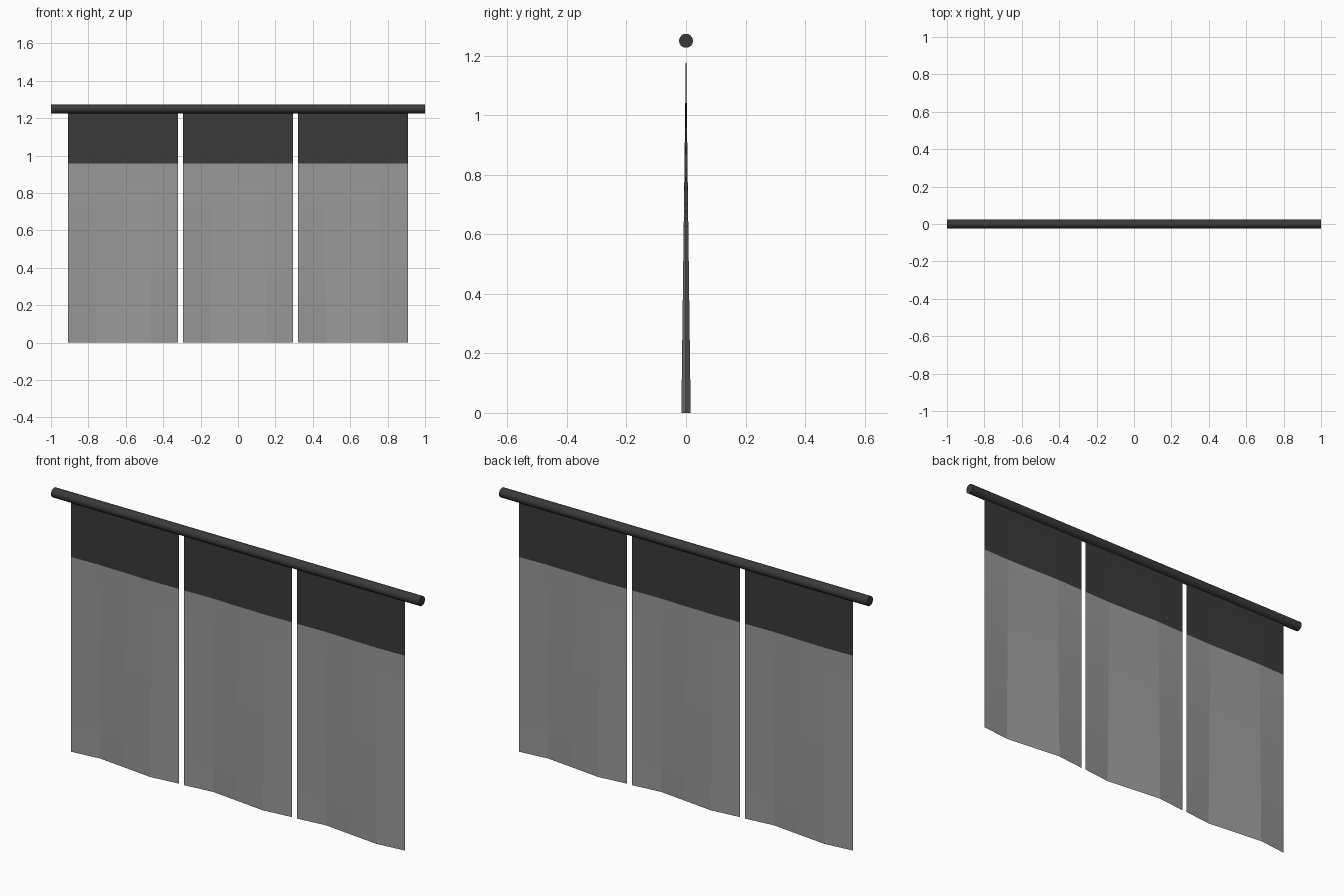
import bpy, bmesh, math

if "Cube" in bpy.data.objects:
    bpy.data.objects.remove(bpy.data.objects["Cube"])

ROD_Z, ROD_R = 1.25, 0.0235
PANEL_W, BAND_Z, WAVE = 0.588, 0.957, 0.0157


def material(name, rgb):
    m = bpy.data.materials.new(name)
    m.diffuse_color = (*rgb, 1.0)
    m.use_nodes = True
    m.node_tree.nodes["Principled BSDF"].inputs["Base Color"].default_value = m.diffuse_color
    return m


grey = material("light grey fabric", (0.32, 0.32, 0.32))
dark = material("charcoal", (0.042, 0.042, 0.042))

# Horizontal hanging rod
bpy.ops.mesh.primitive_cylinder_add(vertices=16, radius=ROD_R, depth=2.0,
                                    location=(0, 0, ROD_Z),
                                    rotation=(0, math.pi / 2, 0))
rod = bpy.context.object
rod.name = "rod"
rod.data.materials.append(dark)
bpy.ops.object.shade_smooth_by_angle(angle=math.radians(30))


# Thin cloth panel: gentle wave that grows from the rod down to the hem
def panel(name, cx):
    rows = [BAND_Z * i / 8 for i in range(9)] + [1.06, 1.16, ROD_Z]
    cols = 4
    bm = bmesh.new()
    grid = []
    for z in rows:
        amp = WAVE * max(0.0, 1 - z / 1.24)
        grid.append([bm.verts.new((cx + PANEL_W * (c / cols - 0.5),
                                   amp * math.sin(2 * math.pi * c / cols), z))
                     for c in range(cols + 1)])
    for r in range(len(rows) - 1):
        for c in range(cols):
            f = bm.faces.new((grid[r][c], grid[r][c + 1],
                              grid[r + 1][c + 1], grid[r + 1][c]))
            # Dark band above the band line
            f.material_index = 1 if rows[r] >= BAND_Z - 1e-4 else 0
    me = bpy.data.meshes.new(name)
    bm.to_mesh(me)
    bm.free()
    me.materials.append(grey)
    me.materials.append(dark)
    bpy.context.collection.objects.link(bpy.data.objects.new(name, me))


for label, x in (("left", -0.614), ("middle", 0.0), ("right", 0.614)):
    panel(label + "_curtain_panel", x)
